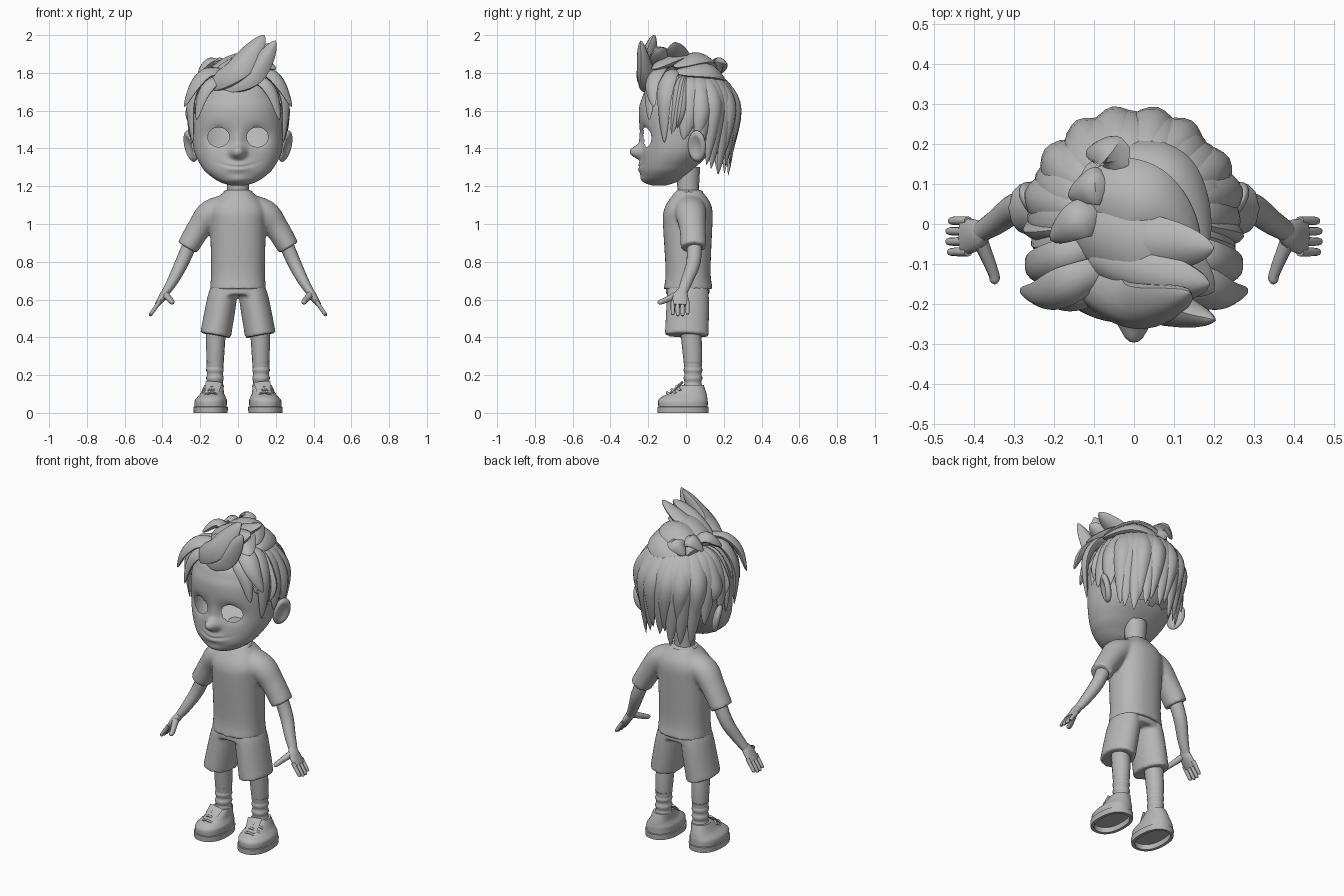
import bpy, bmesh, math, random
from mathutils import Vector, Matrix

if "Cube" in bpy.data.objects:
    bpy.data.objects.remove(bpy.data.objects["Cube"])

random.seed(4)
mat = bpy.data.materials.new("clay_grey")
mat.diffuse_color = (0.47, 0.47, 0.47, 1)
mat.use_nodes = True
mat.node_tree.nodes["Principled BSDF"].inputs["Base Color"].default_value = mat.diffuse_color


def finish(name, bm, angle=45, melt=0):
    bmesh.ops.recalc_face_normals(bm, faces=bm.faces)
    me = bpy.data.meshes.new(name)
    bm.to_mesh(me)
    bm.free()
    me.materials.append(mat)
    me.shade_smooth()
    me.set_sharp_from_angle(angle=math.radians(angle))
    ob = bpy.data.objects.new(name, me)
    bpy.context.collection.objects.link(ob)
    if melt:  # fuse overlapping tubes into one soft surface
        r = ob.modifiers.new("fuse", 'REMESH')
        r.mode, r.voxel_size, r.use_smooth_shade = 'VOXEL', .009, True
        sm = ob.modifiers.new("soften", 'SMOOTH')
        sm.factor, sm.iterations = .5, melt
    return ob


def skin(tubes):
    """Bridge every list of rings into a capped surface."""
    bm = bmesh.new()
    for rings in tubes:
        vs = [[bm.verts.new(p) for p in r] for r in rings]
        n = len(vs[0])
        for a, b in zip(vs, vs[1:]):
            for i in range(n):
                bm.faces.new((a[i], a[(i + 1) % n], b[(i + 1) % n], b[i]))
        bm.faces.new(vs[0])
        bm.faces.new(vs[-1])
    return bm


def spline(rows, steps):
    """Smooth curve through rows of numbers."""
    if steps == 1:
        return [tuple(r) for r in rows]
    out = []
    for i in range(len(rows) - 1):
        p0, p1, p2 = rows[max(i - 1, 0)], rows[i], rows[i + 1]
        p3 = rows[min(i + 2, len(rows) - 1)]
        for k in range(steps):
            t = k / steps
            out.append(tuple(b + .5 * t * (c - a + t * (2 * a - 5 * b + 4 * c - d + t * (3 * (b - c) + d - a)))
                             for a, b, c, d in zip(p0, p1, p2, p3)))
    return out + [tuple(rows[-1])]


def oval(i, n, p):
    c, s = math.cos(math.tau * i / n), math.sin(math.tau * i / n)
    return math.copysign(abs(c) ** (2 / p), c), math.copysign(abs(s) ** (2 / p), s)


def loft(rows, n=32, p=2.3, steps=4, s=1, x=0):
    """Stacked level ovals: rows of z, half width, front y, back y."""
    return [[Vector((s * (x + w * c), (f + b) / 2 + (b - f) / 2 * q, z))
             for c, q in (oval(i, n, p) for i in range(n))] for z, w, f, b in spline(rows, steps)]


def tube(rows, ref=(0, 1, 0), n=16, steps=4, s=1):
    """Rows of x, y, z, radius along ref, radius across."""
    rows = spline(rows, steps)
    pts = [Vector(r[:3]) for r in rows]
    rings = []
    for i, r in enumerate(rows):
        t = (pts[min(i + 1, len(pts) - 1)] - pts[max(i - 1, 0)]).normalized()
        u = Vector(ref)
        u = (u - u.dot(t) * t).normalized()
        v = t.cross(u)
        ring = [pts[i] + u * r[3] * c + v * r[4] * q for c, q in (oval(k, n, 2) for k in range(n))]
        rings.append([Vector((s * p.x, p.y, p.z)) for p in ring])
    return rings


def lock(points, width, thick, n=12, steps=7, s=1):
    """Tapering ridged lock of hair lying flat to the skull."""
    pts = [Vector((s * p[0], p[1], p[2])) for p in spline(points, steps)]
    rings = []
    for i, p in enumerate(pts):
        t = (pts[min(i + 1, len(pts) - 1)] - pts[max(i - 1, 0)]).normalized()
        out = p - Vector((0, .02, 1.55))
        out = (out - out.dot(t) * t).normalized()
        side = t.cross(out)
        f = max(math.sin(math.pi * (.17 + .83 * i / (len(pts) - 1))), .01) ** .75
        rings.append([p + side * width * f * c + out * thick * f * q
                      for c, q in (oval(k, n, 1.5) for k in range(n))])
    return rings


def bump(x, sx, z, sz, k=1):
    return math.exp(-((x / sx) ** 2 + (z / sz) ** 2) ** k)


# Head shell with nose, sockets and mouth
head = skin([loft([(1.205, .04, -.18, -.1), (1.22, .09, -.215, -.05), (1.25, .14, -.232, -.01),
                   (1.30, .19, -.238, .05), (1.40, .235, -.235, .14), (1.58, .242, -.25, .21),
                   (1.66, .22, -.235, .2), (1.73, .18, -.19, .17), (1.805, .04, -.03, .05)],
                  n=160, steps=14, p=2.2)])
EX, EZ, RX, RZ = .103, 1.46, .057, .052
for v in head.verts:
    x, y, z = v.co
    if y < -.05:
        v.co.y += (-.058 * bump(x, .04, z - 1.38, .034, 1.5) - .012 * bump(x, .03, z - 1.43, .05)
                   + .036 * bump(abs(x) - EX, .06, z - EZ, .05) - .02 * bump(x, .06, z - 1.3, .03)
                   - .012 * bump(x, .05, z - 1.235, .025)
                   + .010 * bump(x, .075, z - 1.302 - 2 * x * x, .009))
# Open eye holes with clean oval rims
hole = [f for f in head.faces if (c := f.calc_center_median()).y < 0
        and ((abs(c.x) - EX) / RX) ** 2 + ((c.z - EZ) / RZ) ** 2 < 1]
bmesh.ops.delete(head, geom=hole, context='FACES')
for v in head.verts:
    if v.is_boundary:
        dx, dz = (abs(v.co.x) - EX) / RX, (v.co.z - EZ) / RZ
        d = math.hypot(dx, dz)
        v.co.x = math.copysign(EX + RX * dx / d, v.co.x)
        v.co.z = EZ + RZ * dz / d
finish("head", head, 120)
finish("neck", skin([tube([(0, .015, 1.1, .06, .065), (0, .012, 1.18, .057, .058), (0, .01, 1.30, .065, .065)])]))

# Hair cap
cap = bmesh.new()
bmesh.ops.create_uvsphere(cap, u_segments=40, v_segments=28, radius=1)
for v in cap.verts:
    v.co = Vector((v.co.x * .25, .035 + v.co.y * .235, 1.58 + v.co.z * .25))
bmesh.ops.delete(cap, geom=[v for v in cap.verts if v.co.z < 1.5 - 1.1 * v.co.y], context='VERTS')
finish("hair_cap", cap)

# Locks falling round the back and sides, in two layers
falling = []
for layer, count in ((0, 15), (1, 12)):
    for i in range(count):
        az = -124 + 248 * i / (count - 1) + random.uniform(-4, 4)
        a = abs(az)
        end = 1.27 if a < 62 else 1.36 if a < 76 else 1.46 if a < 92 else 1.43 if a < 112 else 1.57
        end += random.uniform(-.02, .05) + .06 * layer
        path = []
        for r, z, turn in ((.09, 1.77, -4), (.175, 1.735, -2), (.238 + .014 * layer, 1.6, 0),
                           (.21 if a < 66 else .25, end, 6)):
            b = math.radians(az + turn)
            path.append((r * math.sin(b), .02 + r * math.cos(b), z))
        falling.append(lock(path, (.068 if a < 95 else .038) - .008 * layer, .034, steps=5))
finish("falling_hair", skin(falling), 35)

# Swept quiff and crown locks: root, middle, tip, width, thickness
crown = [lock((a, b, c), w, t, steps=10) for a, b, c, w, t in (
    ((-.13, -.14, 1.74), (.01, -.20, 1.83), (.14, -.17, 2.0), .085, .055),
    ((-.11, -.14, 1.73), (.07, -.205, 1.78), (.20, -.24, 1.97), .07, .05),
    ((-.10, -.08, 1.80), (.06, -.13, 1.87), (.19, -.15, 1.93), .075, .05),
    ((-.09, -.03, 1.83), (.07, -.05, 1.89), (.20, -.06, 1.96), .07, .035),
    ((-.13, 0, 1.81), (.03, -.06, 1.87), (.20, -.17, 1.82), .10, .04),
    ((-.13, .1, 1.80), (.03, .06, 1.87), (.16, -.06, 1.83), .09, .04),
    ((-.05, .16, 1.76), (.09, .11, 1.81), (.18, -.06, 1.80), .085, .04))]
for i in range(3):
    crown.append(lock([(-.06, .03 + .05 * i, 1.79), (-.14 + .04 * i, .01 + .085 * i, 1.855),
                       (-.21 + .045 * i, -.04 + .11 * i, 1.80)], .05, .028))
finish("crown_hair", skin(crown), 35)

# Fringe locks, mirrored
fringe = [lock(p, w, .026, s=s) for s in (1, -1) for p, w in (
    (((.06, -.11, 1.80), (.16, -.15, 1.80), (.23, -.18, 1.73), (.285, -.17, 1.62)), .052),
    (((.07, -.13, 1.765), (.14, -.175, 1.745), (.19, -.19, 1.67), (.22, -.195, 1.55)), .045),
    (((.1, -.05, 1.80), (.19, -.09, 1.78), (.25, -.115, 1.65), (.24, -.115, 1.43)), .05))]
finish("fringe_hair", skin(fringe), 35)

# Shirt with both sleeves fused, and collar
shirt = [loft([(.655, .148, -.118, .142), (.75, .143, -.108, .13), (1.0, .147, -.122, .14),
               (1.07, .15, -.118, .14), (1.12, .125, -.095, .125), (1.18, .065, -.05, .08)], n=48)]
shirt += [tube([(.03, .02, 1.12, .075, .045), (.14, .025, 1.06, .082, .072), (.205, .035, .98, .07, .064),
                (.268, .04, .875, .068, .058)], n=32, s=s) for s in (1, -1)]
finish("shirt", skin(shirt), melt=6)
collar = []
for i in range(25):
    a = math.tau * i / 24
    dip = max(0, -math.sin(a)) ** 6
    collar.append((.068 * math.cos(a), .015 + .066 * math.sin(a) - .035 * dip, 1.17 - .055 * dip, .008, .008))
finish("collar", skin([tube(collar, ref=(0, 0, 1), n=8, steps=1)]))

# Shorts: seat and legs fused
shorts = [loft([(.72, .13, -.1, .12), (.625, .148, -.108, .125)], n=48)]
shorts += [tube([(.072, .01, .67, .105, .066), (.085, .01, .6, .112, .078), (.119, .004, .41, .116, .082)],
                n=40, s=s) for s in (1, -1)]
finish("shorts", skin(shorts), melt=4)

for s, side in ((1, "left"), (-1, "right")):
    # Ear with a hollow
    ear = bmesh.new()
    bmesh.ops.create_uvsphere(ear, u_segments=28, v_segments=20, radius=1)
    m = (Matrix.Translation((.25, .058, 1.412)) @ Matrix.Rotation(math.radians(14), 4, 'Y')
         @ Matrix.Rotation(math.radians(-28), 4, 'Z') @ Matrix.Diagonal((.026, .052, .085, 1)))
    for v in ear.verts:
        r = math.hypot(v.co.y, v.co.z) / .75
        if v.co.x > 0 and r < 1:
            v.co.x -= .8 * (1 - r * r)
        v.co = m @ v.co
        v.co.x *= s
    finish(side + "_ear", ear, 70)

    # Arm and hand
    finish(side + "_arm", skin([tube([(.24, .045, .93, .04, .038), (.295, .04, .80, .038, .036),
                                      (.345, .005, .70, .032, .029), (.385, -.02, .635, .026, .021)], s=s)]))
    hand = [tube([(.375, -.018, .65, .025, .02), (.395, -.028, .62, .04, .022), (.43, -.032, .57, .046, .012)], s=s)]
    for i, l in enumerate((.9, 1, 1, .85)):
        y = -.07 + .026 * i
        hand.append(tube([(.415, y, .59, .011, .012), (.425 + .036 * l, y, .575 - .052 * l, .01, .01),
                          (.425 + .042 * l, y, .575 - .062 * l, .003, .003)], n=10, s=s))
    hand.append(tube([(.388, -.035, .63, .02, .02), (.353, -.12, .592, .014, .015), (.349, -.142, .585, .012, .012),
                      (.348, -.15, .582, .003, .003)], ref=(1, 0, 0), n=10, s=s))
    finish(side + "_hand", skin(hand))

    # Leg and wrinkled sock
    finish(side + "_leg", skin([tube([(.115, .02, .5, .055, .055), (.12, .034, .32, .052, .048),
                                      (.122, .038, .2, .042, .042)], s=s)]))
    sock = [(.122, .037, .272 - .012 * i, .047 + .003 * math.cos(1.7 * i), .044 + .003 * math.cos(1.7 * i))
            for i in range(14)]
    finish(side + "_sock", skin([tube(sock, n=20, steps=2, s=s)]))

    # Shoe: hollow sole, upper, tongue and laces
    finish(side + "_sole", skin([loft([(.03, .07, -.13, .1), (0, .072, -.132, .102), (0, .09, -.15, .118),
                                       (.032, .092, -.152, .12), (.034, .08, -.14, .11)],
                                      steps=1, n=40, s=s, x=.145)]), 35)
    upper = loft([(.03, .085, -.146, .115), (.065, .085, -.147, .115), (.085, .074, -.128, .112),
                  (.105, .062, -.09, .108), (.148, .05, -.022, .094)], s=s, x=.145)
    for ring in upper:
        for p in ring:
            p.x -= s * max(0, p.z - .06) * .2
    finish(side + "_shoe", skin([upper]))
    finish(side + "_tongue", skin([tube([(.14, -.085, .1, .008, .035), (.128, -.02, .162, .007, .045)],
                                        ref=(0, -1, 1), s=s)]))
    finish(side + "_laces", skin([tube([(.14 + k * .046, -.1 + .025 * i + .02 * abs(k),
                                         .108 + .016 * i - .022 * abs(k), .007, .006) for k in (-1, 0, 1)],
                                       n=8, s=s) for i in range(3)]))
